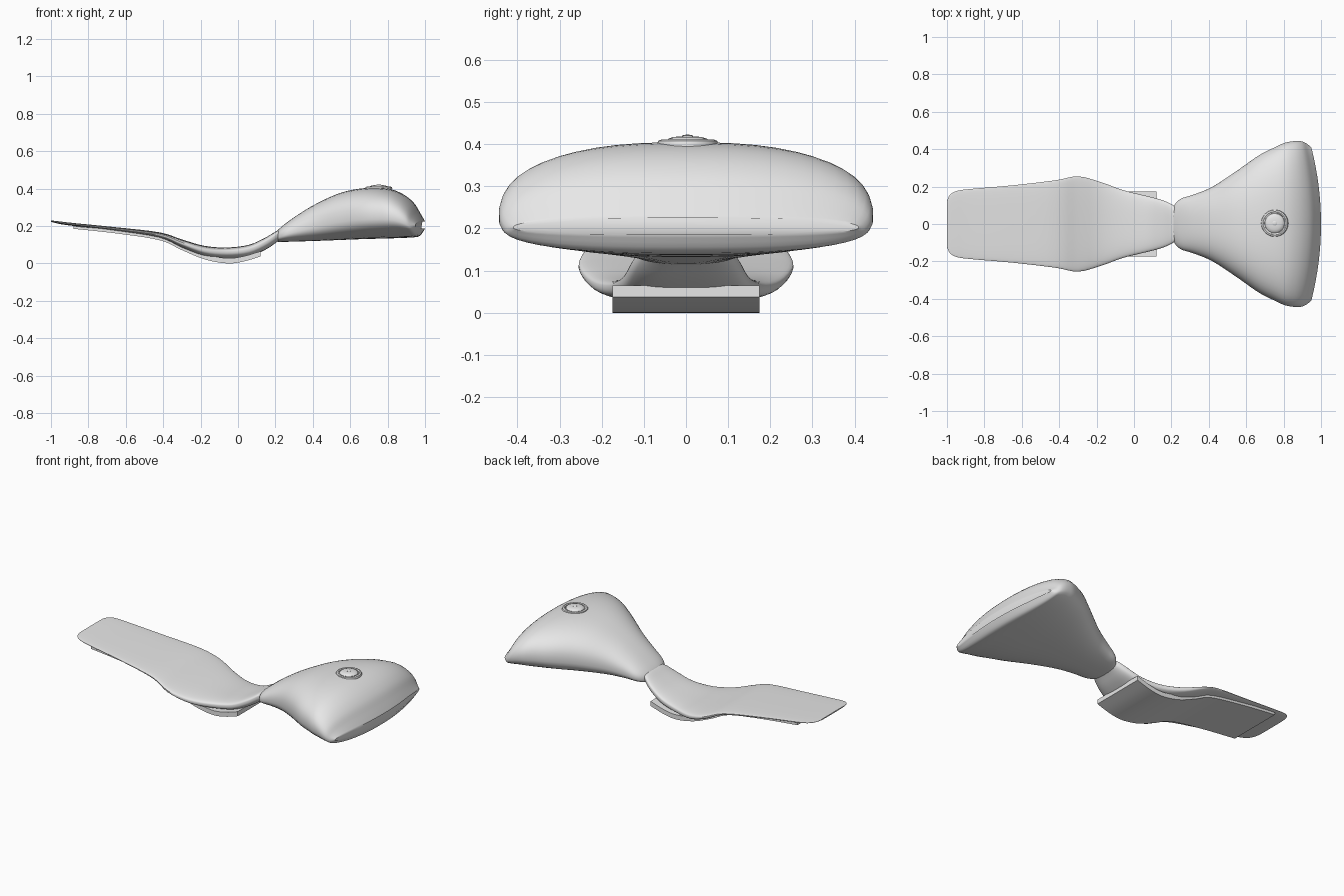
import bpy, bmesh, math
from mathutils import Vector, Matrix
from mathutils.bvhtree import BVHTree

cube = bpy.data.objects.get("Cube")
if cube:
    bpy.data.objects.remove(cube, do_unlink=True)

grey = bpy.data.materials.new("light_grey")
grey.use_nodes = True
grey.diffuse_color = (0.8, 0.8, 0.8, 1)
grey.node_tree.nodes["Principled BSDF"].inputs["Base Color"].default_value = (0.8, 0.8, 0.8, 1)


def finish(name, bm, angle=40):
    bmesh.ops.recalc_face_normals(bm, faces=bm.faces[:])
    mesh = bpy.data.meshes.new(name)
    bm.to_mesh(mesh)
    mesh.materials.append(grey)
    obj = bpy.data.objects.new(name, mesh)
    bpy.context.collection.objects.link(obj)
    bpy.context.view_layer.objects.active = obj
    obj.select_set(True)
    bpy.ops.object.shade_smooth_by_angle(angle=math.radians(angle))
    obj.select_set(False)
    return obj


def smooth_path(keys, steps):
    """Catmull-Rom interpolation through the stations."""
    keys = [Vector(k) for k in keys]
    out = []
    for i in range(len(keys) - 1):
        a, b, c, d = keys[max(i - 1, 0)], keys[i], keys[i + 1], keys[min(i + 2, len(keys) - 1)]
        for s in range(steps):
            t = s / steps
            out.append(0.5 * (2 * b + (c - a) * t + (2 * a - 5 * b + 4 * c - d) * t**2
                              + (3 * b - a - 3 * c + d) * t**3))
    return out + [keys[-1]]


def skin(rings):
    bm = bmesh.new()
    loops = [[bm.verts.new(p) for p in ring] for ring in rings]
    for a, b in zip(loops, loops[1:]):
        for i in range(len(a)):
            j = (i + 1) % len(a)
            bm.faces.new((a[i], a[j], b[j], b[i]))
    bm.faces.new(loops[0][::-1])
    bm.faces.new(loops[-1])
    return bm


def rounded_loft(stations, power, middle, bow=0.0, sides=48):
    """Superellipse sections from (x, half width, bottom, top) stations."""
    rings = []
    for x, w, low, high in smooth_path(stations, 4):
        mid = low + (high - low) * middle
        ring = []
        for i in range(sides):
            t = 2 * math.pi * (i + 0.5) / sides
            c, s = math.cos(t), math.sin(t)
            y = w * math.copysign(abs(c) ** (2 / power), c)
            r = abs(s) ** (2 / power)
            z = mid + r * (high - mid) if s > 0 else mid - r * (mid - low)
            ramp = min(max((x - 0.75) / 0.25, 0), 1)
            ring.append((x - bow * ramp * (y / 0.44) ** 2, y, z))
        rings.append(ring)
    return skin(rings)


# Padded body: narrow at the neck, wide at the outer end
body = [(0.205, 0.06, 0.125, 0.165), (0.215, 0.10, 0.115, 0.18), (0.25, 0.135, 0.115, 0.21),
        (0.32, 0.158, 0.117, 0.26), (0.42, 0.20, 0.12, 0.32), (0.55, 0.285, 0.125, 0.378),
        (0.68, 0.375, 0.13, 0.403), (0.80, 0.428, 0.133, 0.40), (0.88, 0.443, 0.136, 0.372),
        (0.94, 0.443, 0.139, 0.325), (0.975, 0.43, 0.148, 0.27), (1.0, 0.41, 0.185, 0.225)]
finish("padded_body", rounded_loft(body, 2.5, 0.43, bow=0.06))

# Curved tongue that dips and then rises to a thin tip
tongue = [(-1.0, 0.12, 0.222, 0.229), (-0.985, 0.155, 0.218, 0.228), (-0.95, 0.176, 0.21, 0.224),
          (-0.88, 0.187, 0.20, 0.216), (-0.65, 0.207, 0.172, 0.193), (-0.42, 0.234, 0.136, 0.166),
          (-0.30, 0.255, 0.082, 0.128), (-0.18, 0.225, 0.036, 0.094), (-0.06, 0.182, 0.024, 0.085),
          (0.06, 0.152, 0.036, 0.10), (0.15, 0.128, 0.075, 0.14), (0.21, 0.10, 0.115, 0.175),
          (0.235, 0.07, 0.13, 0.175)]
tongue_bm = rounded_loft(tongue, 3, 0.6)
surface = BVHTree.FromBMesh(tongue_bm)
finish("tongue", tongue_bm)

# Flat backing plate beneath the tongue: (x, bottom, thickness)
backing = [(-0.88, 0.185, 0.014), (-0.65, 0.16, 0.018), (-0.42, 0.124, 0.022), (-0.30, 0.071, 0.026),
           (-0.18, 0.022, 0.028), (-0.06, 0.0, 0.028), (0.03, 0.01, 0.028), (0.12, 0.037, 0.028)]
rings = []
for x, z, thick in smooth_path(backing, 5):
    rings.append([(x, -0.174, z), (x, 0.174, z), (x, 0.174, z + thick), (x, -0.174, z + thick)])
finish("backing_plate", skin(rings), 30)


def stitch_row(bm, start, end, count):
    for side in (-1, 1):
        for i in range(count):
            p = Vector(start).lerp(Vector(end), i / (count - 1))
            hit, normal, _, _ = surface.ray_cast(Vector((p.x, side * p.y, 1)), Vector((0, 0, -1)))
            if hit is None:
                continue
            along = Vector((end[0] - start[0], side * (end[1] - start[1]), 0))
            along = (along - normal * along.dot(normal)).normalized()
            across = normal.cross(along)
            frame = Matrix((along, across, normal)).transposed().to_4x4()
            frame.translation = hit
            bmesh.ops.create_cube(bm, size=1, matrix=frame @ Matrix.Diagonal((0.013, 0.004, 0.003, 1)))


# Paired stitch rows along both edges
stitches = bmesh.new()
for offset in (0, 0.013):
    stitch_row(stitches, (-0.91, 0.134 + offset), (-0.29, 0.195 + offset), 32)
    stitch_row(stitches, (-0.17, 0.160 + offset), (-0.04, 0.132 + offset), 6)
finish("stitching", stitches, 30)


def turned(name, profile, centre, sides=40):
    """Turned part from (radius, height) points, closed at both ends."""
    rings = [[(centre[0] + r * math.cos(2 * math.pi * i / sides),
               centre[1] + r * math.sin(2 * math.pi * i / sides), centre[2] + z)
              for i in range(sides)] for r, z in profile]
    finish(name, skin(rings), 35)


# Round button with a raised rim, domed cap and small centre nub
centre = (0.752, 0.004, 0.395)
turned("button_rim", [(0.07, -0.01), (0.073, 0.005), (0.07, 0.013), (0.062, 0.016),
                      (0.056, 0.013), (0.055, 0.005)], centre)
turned("button_cap", [(0.052, 0), (0.052, 0.012), (0.046, 0.018), (0.034, 0.022),
                      (0.018, 0.0235), (0.004, 0.024)], centre)
turned("button_nub", [(0.013, 0.018), (0.013, 0.025), (0.009, 0.027), (0.003, 0.0275)], centre, 20)
